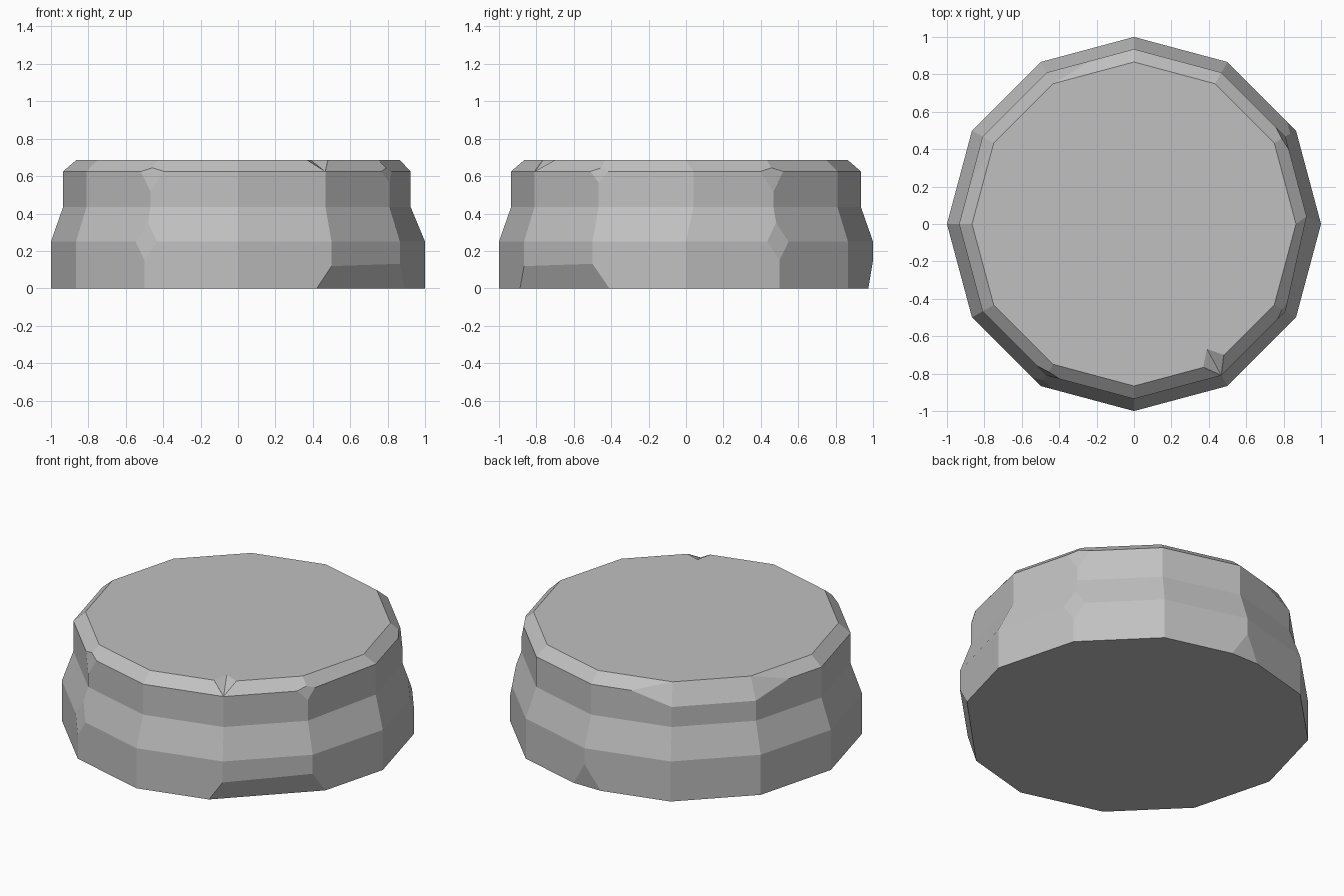
import bpy, bmesh
from math import radians, cos, sin
from mathutils import Vector

if "Cube" in bpy.data.objects:
    bpy.data.objects.remove(bpy.data.objects["Cube"])

SIDES = 12
PROFILE = [(1, 0), (1, 0.25), (0.935, 0.435), (0.935, 0.625), (0.866, 0.685)]

stone = bpy.data.materials.new("stone grey")
stone.use_nodes = True
grey = (0.53, 0.53, 0.53, 1)
stone.diffuse_color = grey
stone.node_tree.nodes["Principled BSDF"].inputs["Base Color"].default_value = grey


def polar(angle, r, z):
    a = radians(angle)
    return Vector((r * cos(a), r * sin(a), z))


def make_object(name, bm):
    bmesh.ops.recalc_face_normals(bm, faces=bm.faces)
    mesh = bpy.data.meshes.new(name)
    bm.to_mesh(mesh)
    bm.free()
    mesh.materials.append(stone)
    obj = bpy.data.objects.new(name, mesh)
    bpy.context.collection.objects.link(obj)
    return obj


def chip(bm, a, b, c):
    """Slice off the outside of the plane through three points."""
    normal = (b - a).cross(c - a).normalized()
    if normal.dot(a - Vector((0, 0, 0.34))) < 0:
        normal.negate()
    cut = bmesh.ops.bisect_plane(
        bm, geom=bm.verts[:] + bm.edges[:] + bm.faces[:], dist=1e-4,
        plane_co=a, plane_no=normal, clear_outer=True)
    edges = [e for e in cut["geom_cut"] if isinstance(e, bmesh.types.BMEdge)]
    bmesh.ops.holes_fill(bm, edges=[e for e in edges if e.is_boundary])


def corner_chip(bm, angle, low, high):
    """Chip a corner, square to its radius."""
    a, b = polar(angle, *low), polar(angle, *high)
    chip(bm, a, b, a + polar(angle + 90, 1, 0))


# Twelve-sided stepped body
bm = bmesh.new()
rings = [[bm.verts.new(polar(i * 360 / SIDES, r, z)) for i in range(SIDES)]
         for r, z in PROFILE]
for ring in rings[2:4]:  # worn corner on the left side
    ring[0].co.x, ring[0].co.y = 0.923, 0.04
for lower, upper in zip(rings, rings[1:]):
    for i in range(SIDES):
        j = (i + 1) % SIDES
        bm.faces.new((lower[i], lower[j], upper[j], upper[i]))
bm.faces.new(rings[0][::-1])
bm.faces.new(rings[-1])
bmesh.ops.recalc_face_normals(bm, faces=bm.faces)

# Chips on the waist, the base and the rim
for angle in (30, 240):
    corner_chip(bm, angle, (1, 0.15), (0.966, 0.342))
corner_chip(bm, 90, (0.975, 0), (1, 0.15))
corner_chip(bm, -30, (0.935, 0.565), (0.915, 0.64))
chip(bm, Vector((0.42, -0.888, 0)), Vector((0.89, -0.41, 0)),
     Vector((0.683, -0.683, 0.125)))

# Long broken rim at the back right
chip(bm, polar(120, 0.866, 0.685), polar(150, 0.866, 0.685),
     polar(135, 0.903, 0.56))
for corner, start in ((120, 105), (150, 165)):
    chip(bm, polar(start, 0.903, 0.625), polar(corner, 0.935, 0.56),
         polar(corner, 0.866, 0.685))
body = make_object("stone_base", bm)

# Wedge-shaped notch in the front rim
tip = Vector((0.466, -0.808, 0.624))
corners = [Vector(p) for p in ((0.37, -0.765, 0.685), (0.39, -0.668, 0.685),
                               (0.48, -0.70, 0.685), (0.56, -0.97, 0.685))]
bm = bmesh.new()
for p in [tip] + [tip + (c - tip) * 1.5 for c in corners]:
    bm.verts.new(p)
bmesh.ops.convex_hull(bm, input=bm.verts)
cutter = make_object("notch_cutter", bm)
cutter.hide_render = True

notch = body.modifiers.new("notch", "BOOLEAN")
notch.operation = "DIFFERENCE"
notch.solver = "EXACT"
notch.object = cutter
bpy.context.view_layer.objects.active = body
body.select_set(True)
bpy.ops.object.modifier_apply(modifier=notch.name)
bpy.data.objects.remove(cutter)
